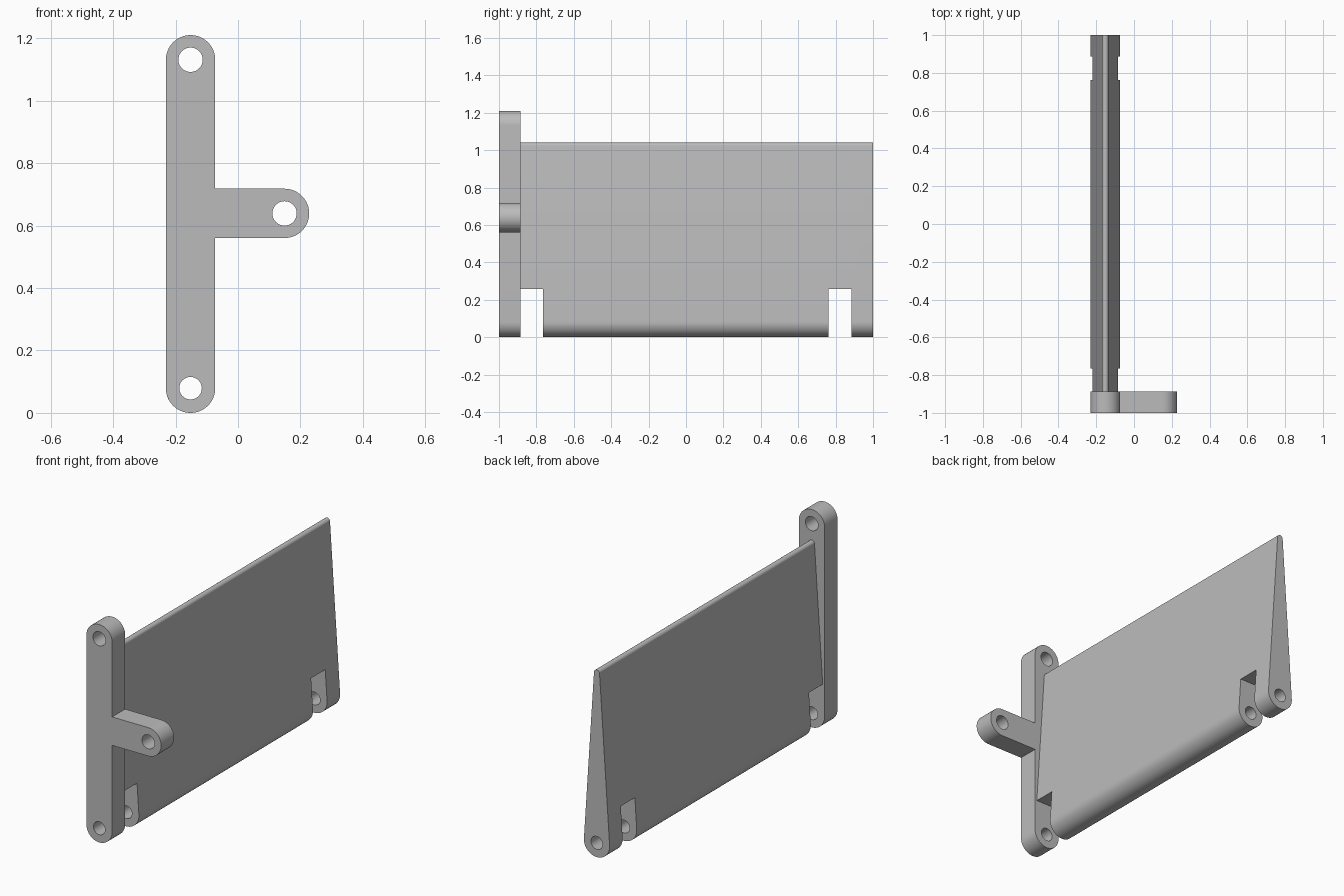
import bpy, bmesh
from math import sin, cos, pi, asin, radians

default = bpy.data.objects.get("Cube")
if default:
    bpy.data.objects.remove(default, do_unlink=True)

grey = bpy.data.materials.new("plain grey")
grey.use_nodes = True
colour = (0.5, 0.5, 0.5, 1)
grey.diffuse_color = colour
grey.node_tree.nodes["Principled BSDF"].inputs["Base Color"].default_value = colour

HINGE_X, HINGE_Z = -0.152, 0.079
R = 0.079
TOP_Z, SIDE_X, SIDE_Z = 1.131, 0.149, 0.639
FRONT, ARM_BACK, BACK = -1.0, -0.886, 1.0


def arc(cx, cz, r, start, end, steps=32):
    """Points of an arc in the x-z plane."""
    angles = [start + (end - start) * i / steps for i in range(steps + 1)]
    return [(cx + r * cos(a), cz + r * sin(a)) for a in angles]


def extrude(name, profile, y0, y1):
    """Solid made by pulling an x-z outline along y."""
    bm = bmesh.new()
    face = bm.faces.new([bm.verts.new((x, y0, z)) for x, z in profile])
    new = bmesh.ops.extrude_face_region(bm, geom=[face])["geom"]
    bmesh.ops.translate(bm, vec=(0, y1 - y0, 0),
                        verts=[v for v in new if isinstance(v, bmesh.types.BMVert)])
    bmesh.ops.recalc_face_normals(bm, faces=bm.faces)
    mesh = bpy.data.meshes.new(name)
    bm.to_mesh(mesh)
    bm.free()
    mesh.materials.append(grey)
    obj = bpy.data.objects.new(name, mesh)
    bpy.context.collection.objects.link(obj)
    return obj


def cut(obj, cutter):
    """Subtract the cutter and discard it."""
    cutter.hide_render = True
    mod = obj.modifiers.new("cut", "BOOLEAN")
    mod.operation, mod.solver, mod.object = "DIFFERENCE", "EXACT", cutter
    bpy.context.view_layer.objects.active = obj
    bpy.ops.object.modifier_apply(modifier=mod.name)
    bpy.data.objects.remove(cutter, do_unlink=True)


def drill(obj, x, z, r):
    cut(obj, extrude("drill", arc(x, z, r, 0, 2 * pi, 48)[:-1], -1.1, 1.1))


# Control arm: upright bar with a short side lever
right = HINGE_X + R
outline = (arc(HINGE_X, HINGE_Z, R, pi, 2 * pi)
           + [(right, SIDE_Z - R)]
           + arc(SIDE_X, SIDE_Z, R, -pi / 2, pi / 2)
           + [(right, SIDE_Z + R)]
           + arc(HINGE_X, TOP_Z, R, 0, pi))
arm = extrude("control_arm", outline, FRONT, ARM_BACK)
drill(arm, HINGE_X, HINGE_Z, 0.036)
drill(arm, HINGE_X, TOP_Z, 0.039)
drill(arm, SIDE_X, SIDE_Z, 0.039)

# Flap: tapered blade, round at both edges
tip_r = 0.017
tip_z = 1.04 - tip_r
lean = asin((R - tip_r) / (tip_z - HINGE_Z))
blade = (arc(HINGE_X, HINGE_Z, R, pi - lean, 2 * pi + lean)
         + arc(HINGE_X, tip_z, tip_r, lean, pi - lean, 16))
flap = extrude("flap", blade, ARM_BACK, BACK)
drill(flap, HINGE_X, HINGE_Z, 0.036)

# Hinge notches along the lower edge
for y0, y1 in ((ARM_BACK - 0.05, -0.765), (0.762, 0.886)):
    box = [(-0.4, -0.1), (0.1, -0.1), (0.1, 0.257), (-0.4, 0.257)]
    cut(flap, extrude("notch", box, y0, y1))

# Smooth the round edges, keep the corners crisp
for obj in (arm, flap):
    bpy.ops.object.select_all(action="DESELECT")
    obj.select_set(True)
    bpy.context.view_layer.objects.active = obj
    bpy.ops.object.shade_smooth_by_angle(angle=radians(30))
